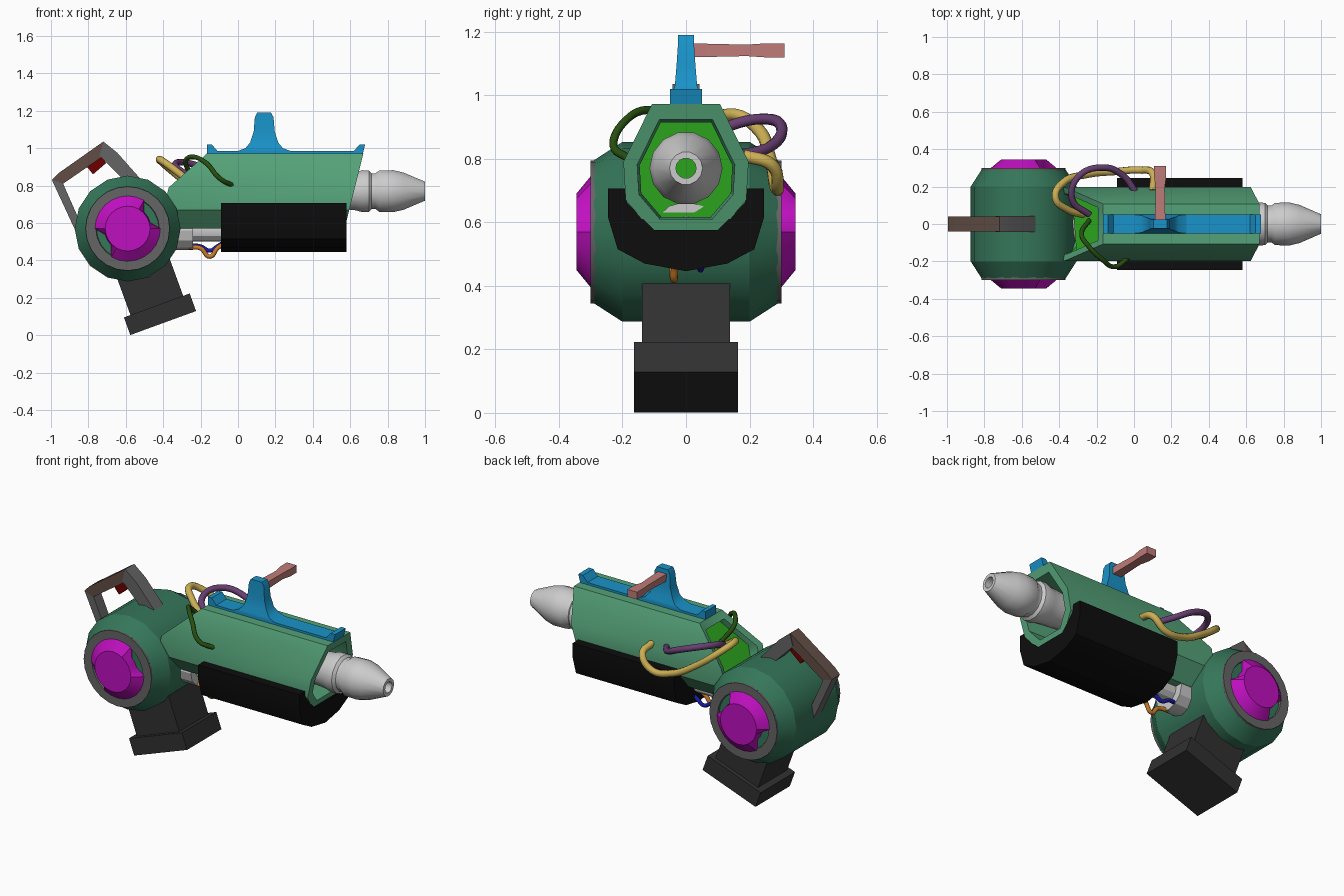
import bpy, bmesh, math
from mathutils import Vector, Matrix

if "Cube" in bpy.data.objects:
    bpy.data.objects.remove(bpy.data.objects["Cube"])


def mat(name, *rgb):
    m = bpy.data.materials.new(name)
    m.diffuse_color = (*rgb, 1)
    m.use_nodes = True
    m.node_tree.nodes["Principled BSDF"].inputs["Base Color"].default_value = m.diffuse_color
    return m


GREEN = mat("body green", .09, .36, .19)
DEEP = mat("drum green", .035, .18, .10)
MAGENTA = mat("magenta", .52, .005, .52)
BLUE = mat("blue", .01, .29, .58)
PINK = mat("pink", .52, .2, .19)
BROWN = mat("brown", .12, .075, .06)
YELLOW = mat("yellow", .6, .43, .09)
PURPLE = mat("purple", .14, .05, .17)
LEAF = mat("leaf green", .02, .08, .005)
RED = mat("red", .15, 0, 0)
BLACK = mat("black", .004, .004, .004)
CHAR = mat("charcoal", .03, .03, .03)
STEEL = mat("steel", .13, .13, .13)
GLOW = mat("bright green", .04, .6, .02)
ORANGE = mat("orange", .6, .2, .02)
NAVY = mat("navy", .01, .01, .4)


def loft(name, rings, material=None, caps=True, angle=30, closed=False):
    """Skin a list of equal-sized point rings."""
    bm = bmesh.new()
    vs = [[bm.verts.new(p) for p in r] for r in rings]
    n = len(rings[0])
    pairs = list(zip(vs, vs[1:])) + ([(vs[-1], vs[0])] if closed else [])
    for a, b in pairs:
        for i in range(n):
            j = (i + 1) % n
            bm.faces.new((a[i], a[j], b[j], b[i]))
    if caps and not closed:
        bm.faces.new(vs[0][::-1])
        bm.faces.new(vs[-1])
    bmesh.ops.recalc_face_normals(bm, faces=bm.faces)
    me = bpy.data.meshes.new(name)
    bm.to_mesh(me)
    bm.free()
    ob = bpy.data.objects.new(name, me)
    bpy.context.collection.objects.link(ob)
    if material:
        me.materials.append(material)
    bpy.context.view_layer.objects.active = ob
    ob.select_set(True)
    bpy.ops.object.shade_smooth_by_angle(angle=math.radians(angle))
    ob.select_set(False)
    return ob


def revolve(name, profile, axis, c, n, material=None, notches=(), closed=False, angle=30):
    """Turn (position, radius) pairs about the x or y axis through c."""
    rings = []
    for t, r in profile:
        ring = []
        for i in range(n):
            a = 2 * math.pi * i / n
            q = min(r, .125) if i in notches else r
            u, v = q * math.cos(a), q * math.sin(a)
            ring.append((t, c[0] + u, c[1] + v) if axis == 'x' else (c[0] + u, t, c[1] + v))
        rings.append(ring)
    return loft(name, rings, material, closed=closed, angle=angle)


def side_prism(name, pts, h, material=None):
    """Extrude an xz outline to y = -h..h."""
    return loft(name, [[(x, s * h, z) for x, z in pts] for s in (-1, 1)], material)


def rect(cx, cy, z, hx, hy):
    return [(cx + a * hx, cy + b * hy, z) for a, b in ((-1, -1), (1, -1), (1, 1), (-1, 1))]


def cable(name, pts, r, material):
    cu = bpy.data.curves.new(name, 'CURVE')
    cu.dimensions = '3D'
    cu.bevel_depth, cu.bevel_resolution, cu.resolution_u = r, 2, 6
    cu.use_fill_caps = True
    sp = cu.splines.new('BEZIER')
    sp.bezier_points.add(len(pts) - 1)
    for b, p in zip(sp.bezier_points, pts):
        b.co = p
        b.handle_left_type = b.handle_right_type = 'AUTO'
    cu.materials.append(material)
    bpy.context.collection.objects.link(bpy.data.objects.new(name, cu))


# rear drum with rims and notched hubs
DC = (-.59, .57)
revolve("drum", [(-.29, .225), (-.2, .283), (.2, .283), (.29, .225)], 'y', DC, 16, DEEP)
for s, side in ((-1, "front"), (1, "back")):
    revolve(side + "_rim", [(s * .28, .225), (s * .3, .225), (s * .3, .17), (s * .285, .165)],
            'y', DC, 24, STEEL)
    revolve(side + "_hub", [(s * .28, .175), (s * .3, .175), (s * .345, .12)],
            'y', DC, 24, MAGENTA, notches=(1, 2, 3, 13, 14, 15))

# rear carrying handle and trigger
side_prism("handle_rear_arm", [(-.995, .83), (-.935, .81), (-.82, .55), (-.87, .56)], .035, STEEL)
side_prism("handle_grip", [(-.995, .83), (-.96, .866), (-.72, 1.035), (-.695, .975), (-.935, .81)],
           .04, BROWN)
side_prism("handle_front_arm", [(-.72, 1.035), (-.645, .975), (-.49, .80), (-.57, .79), (-.74, .96)],
           .043, STEEL)
side_prism("trigger", [(-.82, .915), (-.74, .97), (-.705, .92), (-.775, .86)], .022, RED)

# tilted foot
tilt = Matrix.Rotation(math.radians(-20), 4, 'Y')
for nm, z0, z1, hx, hy in (("foot_neck", .04, .36, .15, .138), ("foot_block", -.05, .05, .187, .163)):
    ob = loft(nm, [rect(0, 0, z0, hx, hy), rect(0, 0, z1, hx, hy)], CHAR)
    ob.matrix_world = Matrix.Translation((-.417, 0, .112)) @ tilt

# hollow eight-sided body with slanted ends
half = [(.107, .972), (.197, .79), (.19, .67), (.105, .57)]
section = half + [(-y, z) for y, z in half[::-1]]
rear_x = {.972: -.165, .79: -.37, .67: -.40, .57: -.33}
rear = [Vector((rear_x[z], y, z)) for y, z in section]
front = [Vector((.57 + (z - .57) * .25, y, z)) for y, z in section]


def inset(ring, k, dx):
    c = sum(ring, Vector()) / len(ring)
    return [c + (p - c) * k + Vector((dx, 0, 0)) for p in ring]


loft("body", [inset(rear, .78, .05), inset(rear, .82, 0), rear, front,
              inset(front, .78, 0), inset(front, .74, -.45)], GREEN, closed=True)
loft("inner_core", [inset(rear, .77, .05), inset(rear, .77, .10)], GLOW)

# black under-guard wrapping the body
outer = [(.246, .707), (.246, .617), (.215, .515), (.13, .47), (0, .446)]
inner = [(.1, .575), (.185, .66), (.19, .707)]
guard = outer + [(-y, z) for y, z in outer[-2::-1]]
guard += [(-y, z) for y, z in inner[::-1]] + inner
loft("under_guard", [[(x, y, z) for y, z in guard] for x in (-.092, .58)], BLACK, angle=20)

# hollow nozzle
revolve("nozzle", [(.45, .09), (.58, .10), (.63, .105), (.665, .115), (.70, .113), (.715, .098),
                   (.735, .098), (.755, .113), (.83, .115), (.885, .102), (1.0, .052),
                   (1.0, .032), (.45, .032)], 'x', (0, .77), 14, closed=True, angle=40)

# joint between drum and body
revolve("joint", [(-.40, .105), (-.24, .105), (-.24, .06), (-.05, .06)], 'x', (0, .56), 12)

# top rail, post and side lever
side_prism("rail", [(-.165, .96), (-.165, 1.02), (-.14, 1.02), (-.11, .985), (.62, .985),
                    (.65, 1.02), (.68, 1.02), (.665, .96)], .05, BLUE)
loft("post", [rect(.14, 0, z, hx, hy) for z, hx, hy in
              ((.97, .17, .05), (.985, .14, .05), (1.0, .10, .046), (1.03, .075, .035),
               (1.09, .056, .03), (1.165, .05, .025), (1.19, .037, .025))], BLUE, angle=35)
loft("lever", [[(.14 + a * hx, y, 1.141 + b * hz) for a, b in ((-1, -1), (1, -1), (1, 1), (-1, 1))]
               for y, hx, hz in ((.015, .028, .022), (.19, .024, .018), (.25, .032, .022),
                                 (.31, .032, .022))], PINK)

# hoses and wires
cable("yellow_hose", [(-.27, .05, .83), (-.36, .08, .90), (-.42, .14, .94), (-.38, .22, .90),
                      (-.25, .265, .80), (-.1, .28, .72), (.03, .288, .71), (.10, .27, .78),
                      (.10, .18, .81)], .02, YELLOW)
cable("purple_hose", [(-.24, .05, .84), (-.33, .13, .90), (-.30, .25, .925), (-.17, .302, .89),
                      (-.06, .26, .835), (.01, .17, .81)], .018, PURPLE)
cable("leaf_hose", [(-.24, .02, .84), (-.28, -.06, .93), (-.25, -.11, .953), (-.17, -.19, .92),
                    (-.10, -.228, .84), (-.03, -.18, .80)], .013, LEAF)
cable("orange_wire", [(-.26, -.03, .47), (-.2, -.04, .465), (-.15, -.038, .42), (-.11, -.035, .465),
                      (-.07, -.03, .49)], .012, ORANGE)
cable("navy_wire", [(-.26, .04, .48), (-.2, .048, .475), (-.15, .046, .452), (-.11, .045, .475),
                    (-.07, .04, .5)], .011, NAVY)
